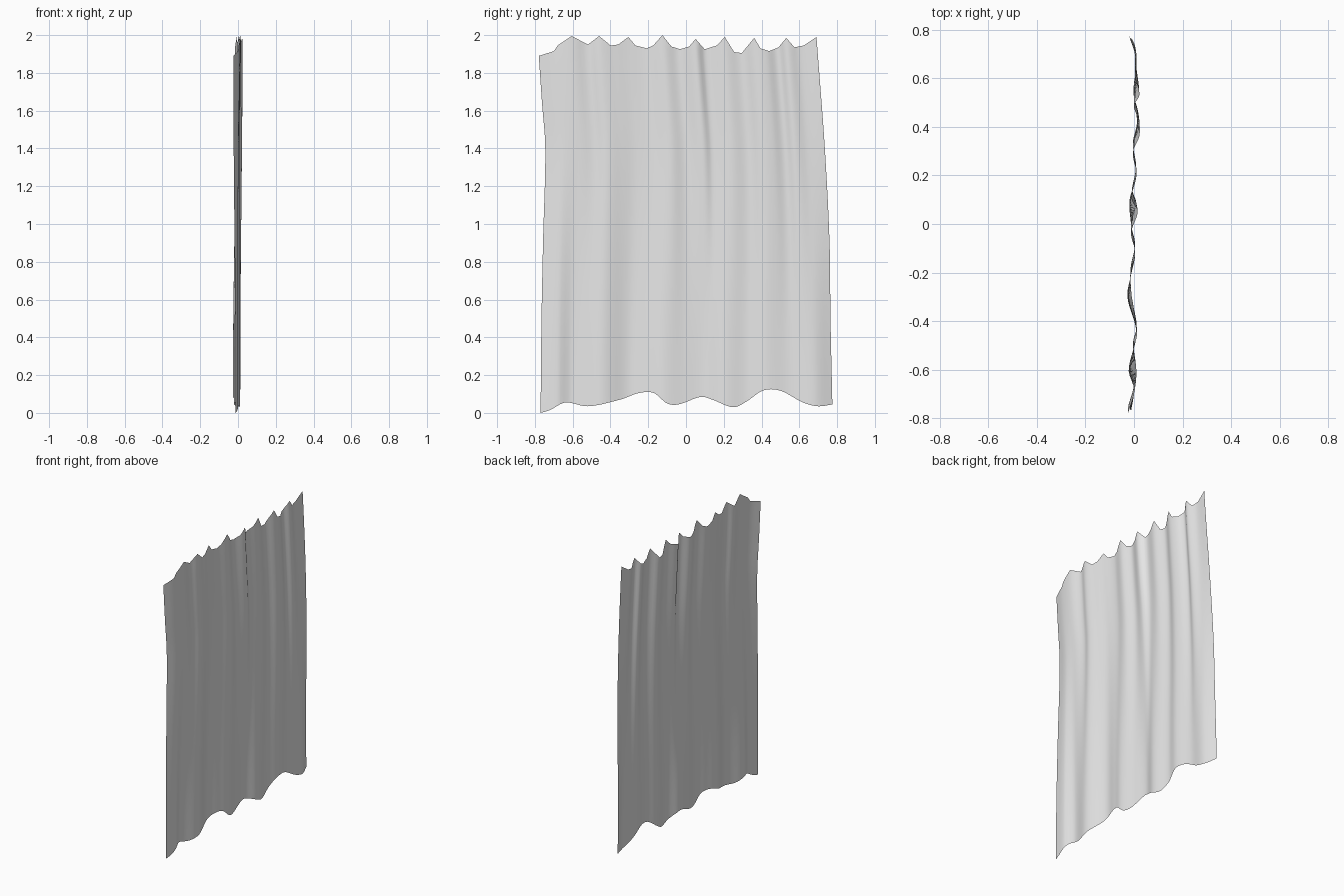
import bpy
import bmesh

default = bpy.data.objects.get("Cube")
if default:
    bpy.data.objects.remove(default, do_unlink=True)

# Scalloped top hem: (y, z), sharp points where the cloth hangs
TOP_HEM = [(-.78, 1.89), (-.7, 1.915), (-.68, 1.945), (-.605, 1.995), (-.52, 1.95),
           (-.46, 1.995), (-.4, 1.945), (-.36, 1.95), (-.305, 1.99), (-.27, 1.945),
           (-.21, 1.93), (-.175, 1.945), (-.125, 2), (-.08, 1.94), (-.035, 1.925),
           (.015, 1.94), (.05, 1.98), (.095, 1.925), (.16, 1.945), (.205, 1.99),
           (.25, 1.91), (.29, 1.905), (.36, 1.985), (.39, 1.93), (.435, 1.915),
           (.485, 1.935), (.53, 1.985), (.57, 1.935), (.62, 1.945), (.69, 1.99)]

# Wavy bottom hem: (y, z)
BOTTOM_HEM = [(-.77, 0), (-.72, .015), (-.64, .055), (-.52, .035), (-.35, .07),
              (-.25, .105), (-.17, .105), (-.1, .05), (-.04, .045), (.08, .085),
              (.14, .07), (.25, .03), (.32, .06), (.4, .115), (.46, .125),
              (.52, .11), (.62, .055), (.7, .035), (.775, .045)]

# Depth of the folds along each hem: (y, x)
TOP_FOLDS = [(-.78, -.025), (-.7, 0), (-.6, .01), (-.52, -.005), (-.46, .012),
             (-.38, .002), (-.3, -.01), (-.21, -.015), (-.12, .005), (-.04, -.012),
             (.05, .015), (.1, -.01), (.2, .01), (.29, -.005), (.36, .022),
             (.42, .02), (.48, 0), (.53, .022), (.6, .005), (.69, .01)]
BOTTOM_FOLDS = [(-.77, -.012), (-.68, 0), (-.6, -.022), (-.45, .01), (-.3, -.027),
                (-.2, -.01), (-.12, .005), (0, -.012), (.1, -.018), (.2, .01),
                (.33, -.005), (.42, .012), (.55, -.002), (.68, .01), (.775, -.02)]

# Side edges: (z, y)
FRONT_EDGE = [(0, -.77), (.5, -.765), (.9, -.757), (1.4, -.745), (1.65, -.763), (1.9, -.78)]
BACK_EDGE = [(.04, .775), (.5, .765), (.9, .76), (1.4, .735), (2, .69)]


def sample(points, t, smooth=True):
    """Value of a curve through the points, either smooth or straight between them."""
    last = len(points) - 1
    t = min(max(t, points[0][0]), points[last][0])
    i = next((k for k in range(last) if t <= points[k + 1][0]), last - 1)
    (a, p), (b, q) = points[i], points[i + 1]
    s = (t - a) / (b - a)
    if not smooth:
        return p + (q - p) * s

    def slope(k):
        lo, hi = points[max(k - 1, 0)], points[min(k + 1, last)]
        return (hi[1] - lo[1]) / (hi[0] - lo[0]) * (b - a)

    m, n = slope(i), slope(i + 1)
    return (p + m * s + (3 * (q - p) - 2 * m - n) * s ** 2
            + (2 * (p - q) + m + n) * s ** 3)


def mix(a, b, t):
    return a + (b - a) * t


def hem_position(points, u):
    return mix(points[0][0], points[-1][0], u)


# Columns follow the points of the top hem, so that these stay sharp
SPLIT = 4
ROWS = 40
start, end = TOP_HEM[0][0], TOP_HEM[-1][0]
columns = [(mix(a[0], b[0], k / SPLIT) - start) / (end - start)
           for a, b in zip(TOP_HEM, TOP_HEM[1:]) for k in range(SPLIT)] + [1.0]

# Hanging cloth: one thin sheet whose folds blend from hem to hem
bm = bmesh.new()
grid = []
for u in columns:
    y_top, y_low = hem_position(TOP_HEM, u), hem_position(BOTTOM_HEM, u)
    z_top, z_low = sample(TOP_HEM, y_top, False), sample(BOTTOM_HEM, y_low)
    x_top, x_low = sample(TOP_FOLDS, y_top), sample(BOTTOM_FOLDS, y_low)
    column = []
    for row in range(ROWS + 1):
        v = row / ROWS
        z = mix(z_low, z_top, v)
        y = mix(sample(FRONT_EDGE, z), sample(BACK_EDGE, z), u)
        x = mix(x_low, x_top, v * v * (3 - 2 * v))
        column.append(bm.verts.new((x, y, z)))
    grid.append(column)

for here, there in zip(grid, grid[1:]):
    for row in range(ROWS):
        bm.faces.new((here[row], there[row], there[row + 1], here[row + 1])).smooth = True

mesh = bpy.data.meshes.new("hanging_cloth")
bm.to_mesh(mesh)
bm.free()
cloth = bpy.data.objects.new("hanging_cloth", mesh)
bpy.context.collection.objects.link(cloth)

# Plain light grey fabric
fabric = bpy.data.materials.new("light grey fabric")
fabric.use_nodes = True
color = (.8, .8, .8, 1)
fabric.diffuse_color = color
shader = next(n for n in fabric.node_tree.nodes if n.type == "BSDF_PRINCIPLED")
shader.inputs["Base Color"].default_value = color
mesh.materials.append(fabric)
